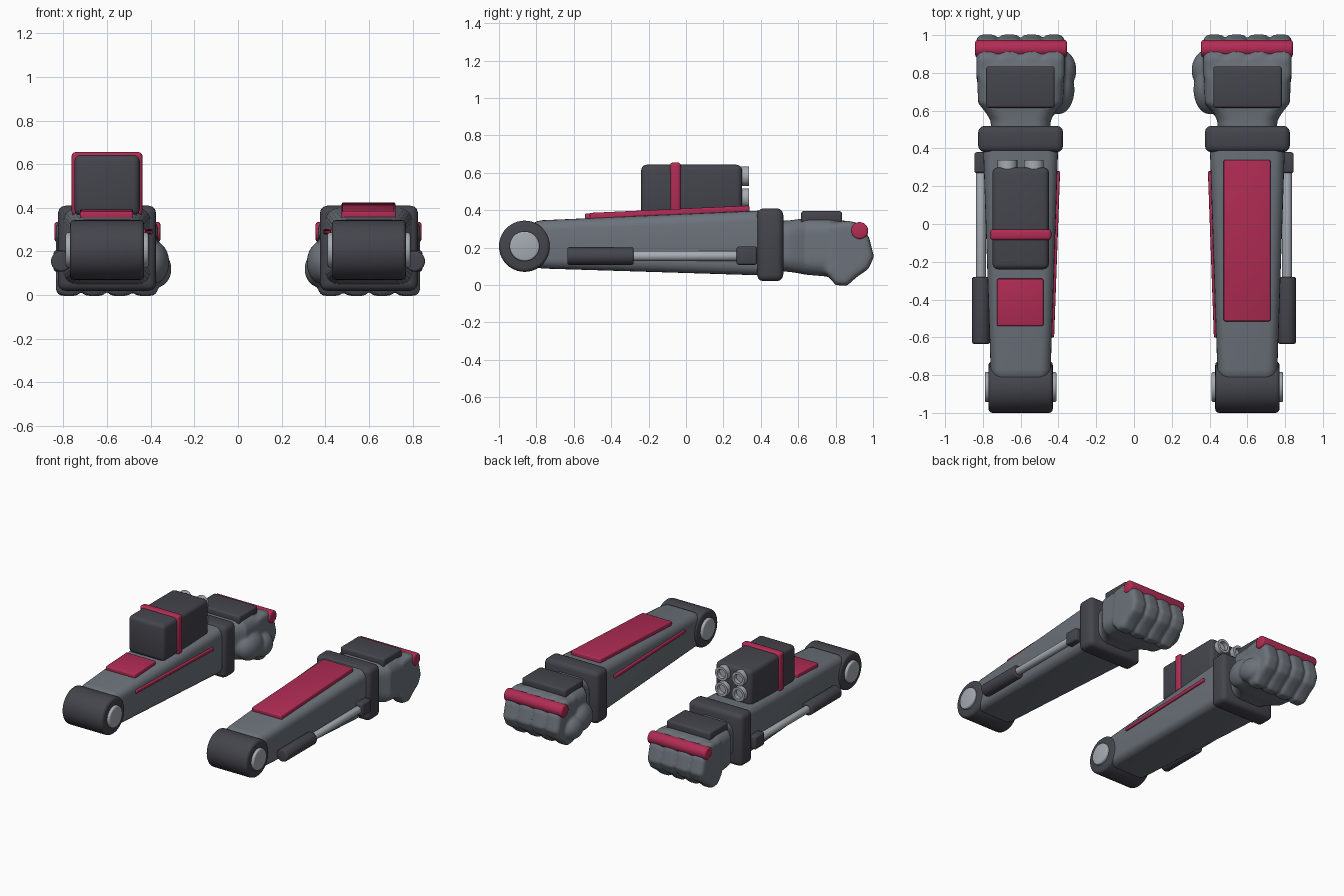
import bpy, bmesh, math
from mathutils import Matrix, Vector

cube = bpy.data.objects.get("Cube")
if cube:
    bpy.data.objects.remove(cube)


def material(name, rgb):
    m = bpy.data.materials.new(name)
    m.use_nodes = True
    m.diffuse_color = (*rgb, 1)
    m.node_tree.nodes["Principled BSDF"].inputs["Base Color"].default_value = (*rgb, 1)
    return m


GREY = material("steel grey", (0.15, 0.17, 0.195))
DARK = material("charcoal", (0.058, 0.058, 0.073))
PINK = material("crimson", (0.44, 0.025, 0.09))
LIGHT = material("pale metal", (0.38, 0.41, 0.45))


def finish(name, bm, mat, mirrored=True):
    """Turn a bmesh into a smooth-shaded object, sharp at hard edges."""
    bmesh.ops.recalc_face_normals(bm, faces=bm.faces)
    for f in bm.faces:
        f.smooth = True
    for e in bm.edges:
        e.smooth = e.calc_face_angle(0) < math.radians(40)
    mesh = bpy.data.meshes.new(name)
    bm.to_mesh(mesh)
    bm.free()
    mesh.materials.append(mat)
    ob = bpy.data.objects.new(name, mesh)
    bpy.context.collection.objects.link(ob)
    if mirrored:
        ob.modifiers.new("Mirror", "MIRROR").use_mirror_merge = False
    return ob


def bevel(bm, edges, width, segments=3):
    bmesh.ops.bevel(bm, geom=edges, offset=width, segments=segments,
                    profile=0.5, affect="EDGES", clamp_overlap=True)


def box(name, x, y, z, mat, round_=0.01, tilt=0, yaw=0, mirrored=True):
    """Bevelled box given by its (low, high) extent on each axis."""
    bm = bmesh.new()
    spans = (x, y, z)
    size = [b - a for a, b in spans]
    bmesh.ops.create_cube(bm, size=1, matrix=Matrix.Diagonal((*size, 1)))
    bevel(bm, bm.edges[:], round_)
    centre = Vector([(a + b) / 2 for a, b in spans])
    bm.transform(Matrix.Translation(centre) @ Matrix.Rotation(yaw, 4, "Z")
                 @ Matrix.Rotation(tilt, 4, "X"))
    return finish(name, bm, mat, mirrored)


def rod(name, axis, centre, radius, length, mat, round_=0.01, bore=0, mirrored=True):
    """Round bar along X or Y with softened rims, optionally bored at the +Y end."""
    bm = bmesh.new()
    bmesh.ops.create_cone(bm, cap_ends=True, segments=40, radius1=radius,
                          radius2=radius, depth=length)
    turn = Matrix.Rotation(math.pi / 2, 4, "Y") if axis == "X" else Matrix.Rotation(-math.pi / 2, 4, "X")
    if bore:
        cap = [f for f in bm.faces if f.normal.z > 0.9]
        bmesh.ops.inset_region(bm, faces=cap, thickness=radius - bore)
        inner = bmesh.ops.extrude_face_region(bm, geom=cap)["geom"]
        bmesh.ops.delete(bm, geom=cap, context="FACES_ONLY")
        verts = [v for v in inner if isinstance(v, bmesh.types.BMVert)]
        bmesh.ops.translate(bm, verts=verts, vec=(0, 0, -length / 3))
    else:
        bevel(bm, [e for e in bm.edges if e.calc_face_angle(0) > 1], round_)
    bm.transform(Matrix.Translation(centre) @ turn)
    return finish(name, bm, mat, mirrored)


def loft(bm, stations, corner):
    """Skin rounded-rectangle sections: (y, x low, x high, z low, z high)."""
    rings = []
    for y, x0, x1, z0, z1 in stations:
        r = min(corner, (x1 - x0) / 2.2, (z1 - z0) / 2.2)
        ring = []
        for k, (cx, cz) in enumerate(((x1 - r, z1 - r), (x0 + r, z1 - r),
                                      (x0 + r, z0 + r), (x1 - r, z0 + r))):
            for i in range(6):
                a = (k + i / 5) * math.pi / 2
                ring.append(bm.verts.new((cx + r * math.cos(a), y, cz + r * math.sin(a))))
        rings.append(ring)
    n = len(rings[0])
    for a, b in zip(rings, rings[1:]):
        for i in range(n):
            bm.faces.new((a[i], a[(i + 1) % n], b[(i + 1) % n], b[i]))
    bm.faces.new(rings[0])
    bm.faces.new(rings[-1])


# Forearm with its elbow joint and cuff
AX = 0.6
bm = bmesh.new()
loft(bm, [(-0.83, 0.46, 0.74, 0.12, 0.32), (-0.80, 0.447, 0.753, 0.095, 0.34),
          (-0.77, 0.441, 0.759, 0.088, 0.346), (0.45, 0.40, 0.80, 0.05, 0.40)], 0.055)
finish("forearm", bm, GREY)
rod("elbow_drum", "X", (AX, -0.863, 0.207), 0.137, 0.34, DARK, 0.02)
rod("elbow_pin", "X", (AX, -0.863, 0.207), 0.08, 0.38, LIGHT)
box("wrist_cuff", (0.375, 0.825), (0.38, 0.52), (0.02, 0.41), DARK, 0.035)

# Side piston and inner trim strip
rod("piston_sleeve", "Y", (0.81, -0.457, 0.155), 0.047, 0.355, DARK)
rod("piston_rod", "Y", (0.81, 0.0, 0.155), 0.027, 0.6, LIGHT, 0.004)
box("piston_mount", (0.775, 0.845), (0.27, 0.38), (0.108, 0.205), DARK, 0.012)
box("inner_strip", (0.407, 0.432), (-0.6, 0.28), (0.277, 0.302), PINK, 0.006, yaw=0.036)

# Fist: palm, four curled fingers and thumb fused into one skin
bm = bmesh.new()
loft(bm, [(0.45, 0.45, 0.75, 0.08, 0.34), (0.55, 0.44, 0.76, 0.07, 0.345),
          (0.59, 0.42, 0.785, 0.065, 0.35), (0.64, 0.375, 0.825, 0.055, 0.357),
          (0.76, 0.37, 0.83, 0.045, 0.357), (0.87, 0.375, 0.825, 0.05, 0.34),
          (0.93, 0.39, 0.81, 0.08, 0.30)], 0.08)
profile = [(0.76, 0.33), (0.87, 0.343), (0.94, 0.325), (0.98, 0.25), (1.005, 0.15),
           (0.975, 0.085), (0.91, 0.04), (0.86, -0.005), (0.80, 0.0), (0.74, 0.07)]
for i in range(4):
    finger = bmesh.new()
    x0 = 0.367 + i * 0.117
    side = finger.faces.new([finger.verts.new((x0, y, z)) for y, z in profile])
    out = bmesh.ops.extrude_face_region(finger, geom=[side])["geom"]
    bmesh.ops.translate(finger, verts=[v for v in out if isinstance(v, bmesh.types.BMVert)],
                        vec=(0.117, 0, 0))
    bmesh.ops.recalc_face_normals(finger, faces=finger.faces)
    rims = [e for e in finger.edges if abs(e.verts[0].co.x - e.verts[1].co.x) < 0.001]
    bevel(finger, rims, 0.032)
    part = bpy.data.meshes.new("finger")
    finger.to_mesh(part)
    finger.free()
    bm.from_mesh(part)
    bpy.data.meshes.remove(part)
for centre, size, yaw in (((0.39, 0.70, 0.15), (0.075, 0.12, 0.10), 0.1),
                          ((0.375, 0.82, 0.12), (0.07, 0.10, 0.085), -0.1)):
    bmesh.ops.create_uvsphere(bm, u_segments=24, v_segments=16, radius=1,
                              matrix=Matrix.Translation(centre) @ Matrix.Rotation(yaw, 4, "Z")
                              @ Matrix.Diagonal((*size, 1)))
fist = finish("fist", bm, GREY, mirrored=False)
skin = fist.modifiers.new("Fuse", "REMESH")
skin.mode = "VOXEL"
skin.voxel_size = 0.01
skin.use_smooth_shade = True
soft = fist.modifiers.new("Soften", "SMOOTH")
soft.factor = 0.5
soft.iterations = 5
fist.modifiers.new("Mirror", "MIRROR").use_mirror_merge = False

# Hand armour
box("hand_plate", (0.42, 0.783), (0.615, 0.835), (0.33, 0.395), DARK, 0.014)
rod("knuckle_bar", "X", (0.598, 0.928, 0.29), 0.046, 0.485, PINK, 0.012)

# Top plates, one long on the left and one short on the right
SLOPE = 0.046
box("left_top_plate", (0.475, 0.722), (-0.515, 0.34), (0.365, 0.405), PINK, 0.008,
    tilt=SLOPE, mirrored=False)
box("right_top_plate", (-0.725, -0.48), (-0.54, -0.29), (0.348, 0.388), PINK, 0.008,
    tilt=SLOPE, mirrored=False)

# Launcher on the right arm
box("launcher_body", (-0.75, -0.45), (-0.24, 0.30), (0.365, 0.643), DARK, 0.03, mirrored=False)
box("launcher_band", (-0.762, -0.438), (-0.085, -0.028), (0.365, 0.655), PINK, 0.016,
    mirrored=False)
for row, z in (("lower", 0.465), ("upper", 0.582)):
    for side, x in (("outer", -0.67), ("inner", -0.53)):
        rod(f"{row}_{side}_launch_tube", "Y", (x, 0.293, z), 0.052, 0.09, LIGHT,
            bore=0.034, mirrored=False)
